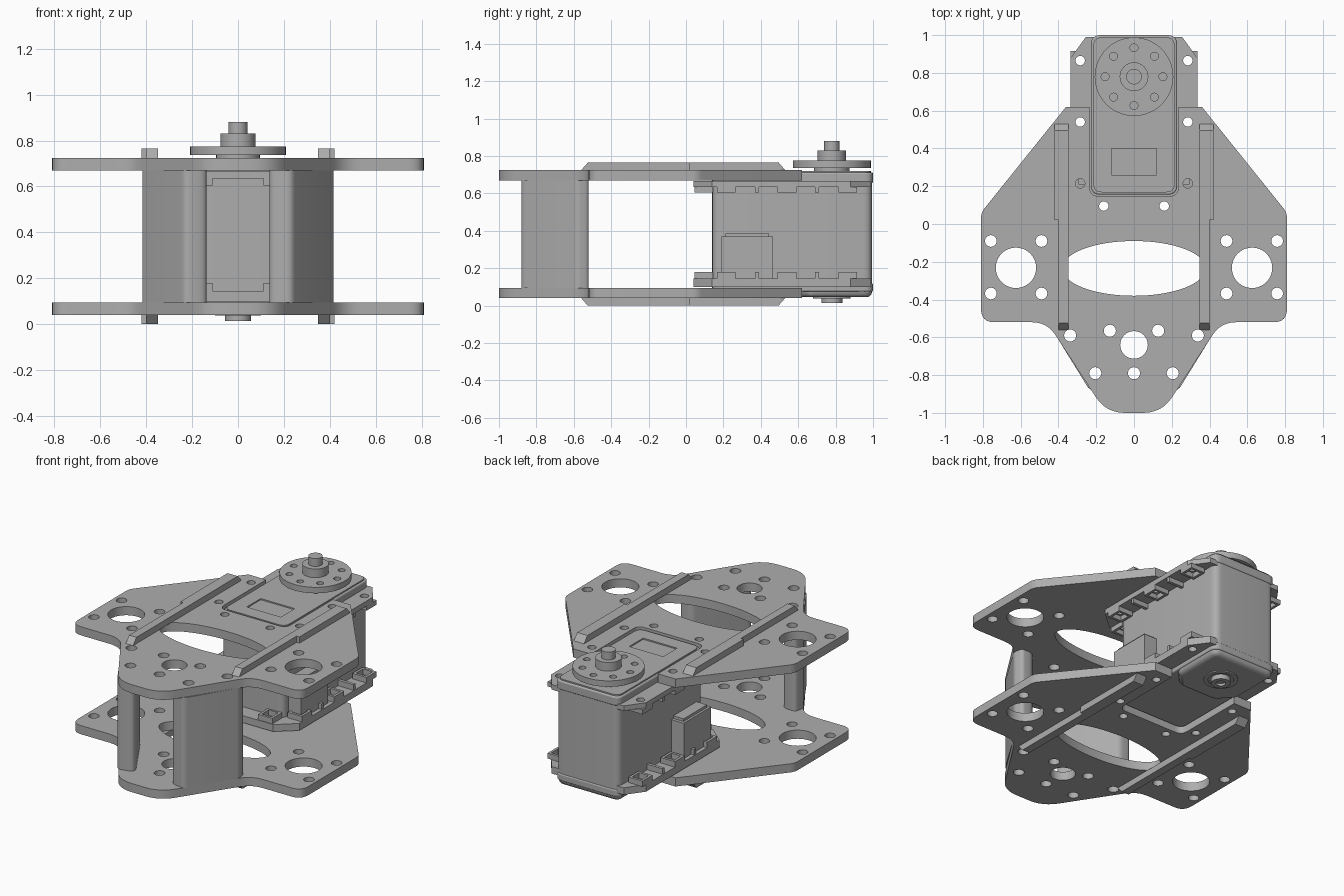
import bpy, bmesh, math
from mathutils import Vector

cube = bpy.data.objects.get("Cube")
if cube:
    bpy.data.objects.remove(cube, do_unlink=True)

GREY = (0.42, 0.42, 0.42, 1)
mat = bpy.data.materials.new("plain grey")
mat.use_nodes = True
mat.diffuse_color = GREY
mat.node_tree.nodes["Principled BSDF"].inputs["Base Color"].default_value = GREY


# Loop helpers: every loop is a list of (x, y) points
def rounded(corners, steps=6):
    """Polygon from (x, y, cut) corners, each rounded over its cut distance."""
    out = []
    for i, (x, y, d) in enumerate(corners):
        p = Vector((x, y))
        if d == 0:
            out.append(p)
            continue
        a = Vector(corners[i - 1][:2])
        b = Vector(corners[(i + 1) % len(corners)][:2])
        a = p + (a - p).normalized() * d
        b = p + (b - p).normalized() * d
        for k in range(steps + 1):
            t = k / steps
            out.append(a * (1 - t) ** 2 + p * 2 * t * (1 - t) + b * t * t)
    return out


def mirrored(half):
    return half + [(-x, y, d) for x, y, d in reversed(half)]


def oval(x, y, rx, ry=None, n=24):
    ry = ry or rx
    return [Vector((x + rx * math.cos(math.tau * i / n), y + ry * math.sin(math.tau * i / n)))
            for i in range(n)]


def rect(x0, x1, y0, y1, d=0):
    return rounded([(x0, y0, d), (x1, y0, d), (x1, y1, d), (x0, y1, d)])


def finish(ob):
    ob.data.materials.clear()
    ob.data.materials.append(mat)
    bpy.ops.object.select_all(action="DESELECT")
    ob.select_set(True)
    bpy.context.view_layer.objects.active = ob
    bpy.ops.object.shade_smooth_by_angle(angle=math.radians(35))
    return ob


def prism(name, loop, z0, z1, bevel=0):
    """Solid extrusion of one loop, with optional softened edges."""
    bm = bmesh.new()
    face = bm.faces.new([bm.verts.new((p[0], p[1], z0)) for p in loop])
    top = bmesh.ops.extrude_face_region(bm, geom=[face])["geom"]
    bmesh.ops.translate(bm, vec=(0, 0, z1 - z0),
                        verts=[v for v in top if isinstance(v, bmesh.types.BMVert)])
    bmesh.ops.recalc_face_normals(bm, faces=bm.faces)
    mesh = bpy.data.meshes.new(name)
    bm.to_mesh(mesh)
    bm.free()
    ob = bpy.data.objects.new(name, mesh)
    bpy.context.collection.objects.link(ob)
    if bevel:
        mod = ob.modifiers.new("soft edges", "BEVEL")
        mod.width, mod.segments = bevel, 3
        mod.limit_method, mod.angle_limit = "ANGLE", math.radians(40)
    return finish(ob)


def slab(name, loops, z0, z1):
    """Extrusion of an outline; the further loops become holes."""
    curve = bpy.data.curves.new(name, "CURVE")
    curve.dimensions, curve.fill_mode = "2D", "BOTH"
    curve.extrude = (z1 - z0) / 2
    for loop in loops:
        s = curve.splines.new("POLY")
        s.points.add(len(loop) - 1)
        for pt, p in zip(s.points, loop):
            pt.co = (p[0], p[1], 0, 1)
        s.use_cyclic_u = True
    tmp = bpy.data.objects.new(name + " path", curve)
    bpy.context.collection.objects.link(tmp)
    deps = bpy.context.evaluated_depsgraph_get()
    mesh = bpy.data.meshes.new_from_object(tmp.evaluated_get(deps))
    bpy.data.objects.remove(tmp, do_unlink=True)
    bm = bmesh.new()
    bm.from_mesh(mesh)
    bmesh.ops.remove_doubles(bm, verts=bm.verts, dist=1e-5)
    bmesh.ops.translate(bm, verts=bm.verts, vec=(0, 0, (z0 + z1) / 2))
    bmesh.ops.recalc_face_normals(bm, faces=bm.faces)
    bm.to_mesh(mesh)
    bm.free()
    ob = bpy.data.objects.new(name, mesh)
    bpy.context.collection.objects.link(ob)
    return finish(ob)


SIDES = (("left", 1), ("right", -1))

# Two bracket plates with a rear notch for the motor
plate = rounded(mirrored([(0.148, -1, 0.1), (0.46, -0.52, 0.08), (0.81, -0.52, 0.07),
                          (0.81, 0.06, 0.03), (0.36, 0.62, 0), (0.235, 0.62, 0),
                          (0.235, 0.147, 0.05)]))
holes = [oval(0, -0.235, 0.38, 0.145, 64), oval(0, -0.64, 0.073, n=32), oval(0, -0.79, 0.032)]
for _, s in SIDES:
    holes.append(oval(s * 0.625, -0.232, 0.107, n=40))
    for x in (0.49, 0.758):
        holes += [oval(s * x, y, 0.031) for y in (-0.09, -0.368)]
    holes += [oval(s * x, y, 0.032) for x, y in ((0.128, -0.565), (0.338, -0.59), (0.205, -0.79))]
screws = [(s * x, y) for _, s in SIDES
          for x, y in ((0.285, 0.865), (0.285, 0.54), (0.285, 0.215), (0.16, 0.095))]
plate_screws = [oval(x, y, 0.025) for x, y in screws if y < 0.6]
slab("bottom_plate", [plate] + holes + plate_screws, 0.04, 0.095)
slab("top_plate", [plate] + holes + plate_screws, 0.67, 0.725)


# Stiffening ribs with sloped ends, stepped wider toward the rear
def rib(name, s, flip):
    ob = prism(name, [(s * x, y) for x, y in ((0.348, -0.56), (0.4, -0.56), (0.4, 0.02),
                                             (0.42, 0.02), (0.42, 0.53), (0.348, 0.53))], 0, 0.04)
    for v in ob.data.vertices:
        if v.co.z > 0.02 and abs(v.co.y) > 0.1:
            v.co.y -= math.copysign(0.035, v.co.y)
        v.co.z = 0.04 - v.co.z if flip else v.co.z + 0.725
    bm = bmesh.new()
    bm.from_mesh(ob.data)
    bmesh.ops.recalc_face_normals(bm, faces=bm.faces)
    bm.to_mesh(ob.data)
    bm.free()


for side, s in SIDES:
    rib("top_rib_" + side, s, False)
    rib("bottom_rib_" + side, s, True)
    # Slanted spacer walls between the plates, following the front edges
    wall = rounded([(s * x, y, d) for x, y, d in (
        (0.12, -0.86, 0.05), (0.232, -0.885, 0.03), (0.42, -0.58, 0.02),
        (0.405, -0.52, 0.02), (0.325, -0.52, 0.03))])
    slab("spacer_wall_" + side, [wall, oval(s * 0.205, -0.79, 0.032),
                                 oval(s * 0.338, -0.59, 0.032)], 0.095, 0.67)

# Motor body, lid and lower case
prism("motor_body", rect(-0.222, 0.222, 0.14, 0.995, 0.05), 0.09, 0.67)
prism("motor_lid", rect(-0.228, 0.228, 0.155, 1.0, 0.05), 0.655, 0.712, 0.008)
slab("motor_lid_panel", [rect(-0.215, 0.215, 0.168, 0.988, 0.045),
                         rect(-0.12, 0.12, 0.26, 0.4)], 0.712, 0.72)
prism("motor_base", rect(-0.228, 0.228, 0.155, 1.0, 0.05), 0.075, 0.12, 0.008)
prism("gear_cover", rounded([(-0.222, 0.995, 0.05), (-0.222, 0.66, 0), (-0.13, 0.56, 0),
                             (0.13, 0.56, 0), (0.222, 0.66, 0), (0.222, 0.995, 0.05)]),
      0.045, 0.11, 0.03)

# Mounting flanges with open screw pockets
flange = rounded(mirrored([(0.22, 0.04, 0), (0.335, 0.14, 0), (0.335, 0.88, 0), (0.255, 0.99, 0)]))
screw_loops = [oval(x, y, 0.025) for x, y in screws]
for name, z0, z1, p0, p1 in (("bottom_flange", 0.1, 0.145, 0.145, 0.18),
                             ("top_flange", 0.635, 0.667, 0.605, 0.635)):
    slab(name, [flange] + screw_loops, z0, z1)
    for i, (x, y) in enumerate(screws):
        w = 0.05
        slab(f"{name}_pocket_{i}", [rect(x - w, x + w, y - w, y + w),
                                    rect(x - 0.034, x + 0.034, y - 0.034, y + 0.034)], p0, p1)
    for side, s in SIDES:
        for k, y in enumerate((0.38, 0.7)):
            prism(f"{name}_web_{side}_{k}", rect(*sorted((s * 0.22, s * 0.33)), y - 0.01, y + 0.01),
                  p0, p1)

# Cable connector housing showing on both sides of the motor
prism("connector_housing", rect(-0.31, 0.31, 0.19, 0.465), 0.14, 0.37)
prism("connector_cap", rect(-0.295, 0.295, 0.21, 0.445), 0.37, 0.387)

# Output horn, hub and shaft on top, with the idler boss below
CY = 0.78
slab("output_horn", [oval(0, CY, 0.208, n=64)] + [
    oval(0.153 * math.cos(math.tau * i / 8), CY + 0.153 * math.sin(math.tau * i / 8), 0.021, n=16)
    for i in range(8)], 0.737, 0.775)
for name, r, z0, z1 in (("horn_neck", 0.095, 0.71, 0.74), ("horn_hub", 0.076, 0.77, 0.83),
                        ("output_shaft", 0.041, 0.83, 0.88), ("idler_core", 0.05, 0.03, 0.06)):
    prism(name, oval(0, CY, r, n=32), z0, z1)
slab("idler_boss", [oval(0, CY, 0.056, n=32), oval(0, CY, 0.028)], 0.015, 0.05)
slab("idler_ring", [oval(0, CY, 0.1, n=40), oval(0, CY, 0.075, n=32)], 0.038, 0.05)
